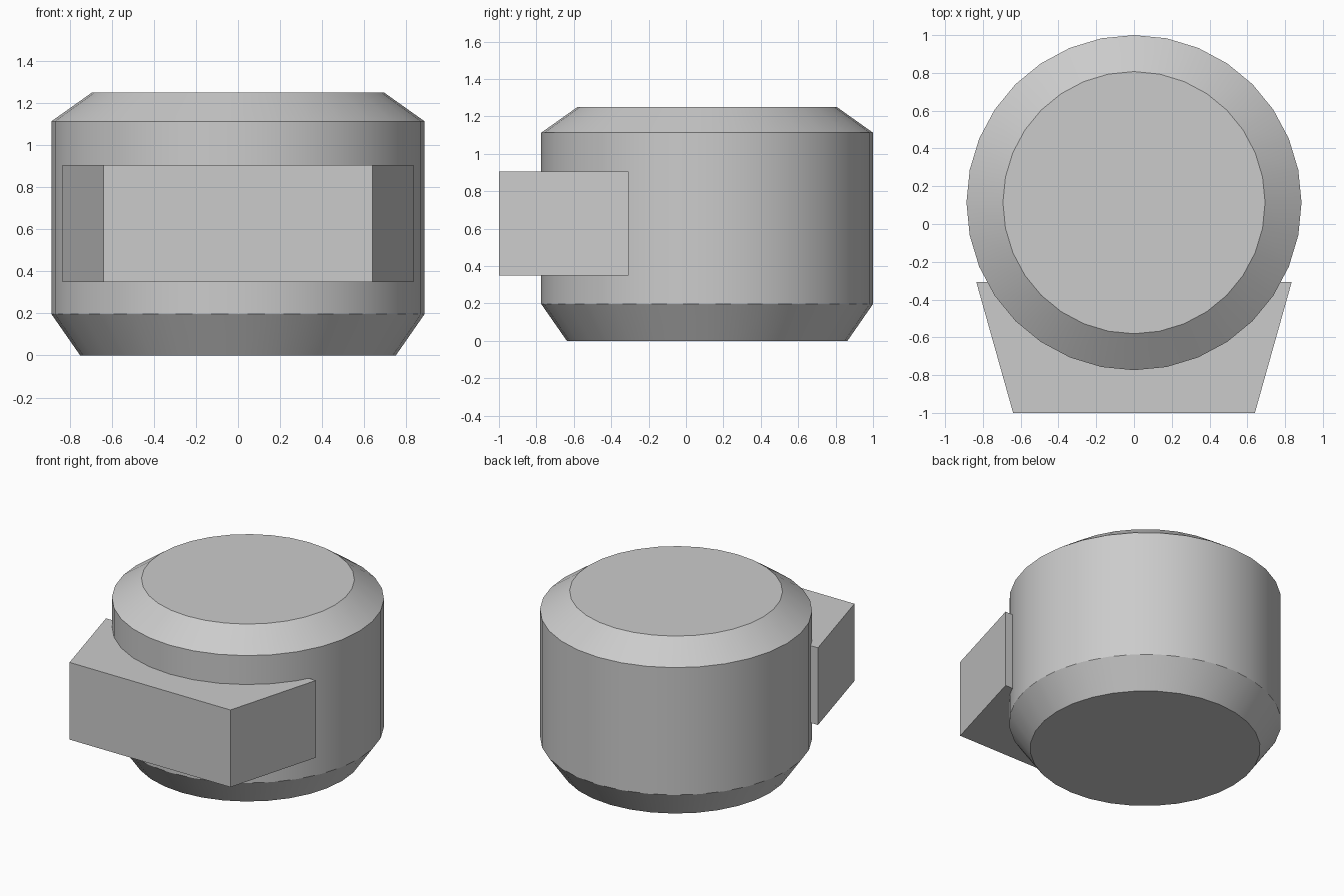
import bpy
import bmesh
import math

cube = bpy.data.objects.get("Cube")
if cube:
    bpy.data.objects.remove(cube, do_unlink=True)

grey = bpy.data.materials.new("light grey")
grey.use_nodes = True
COLOUR = (0.6, 0.6, 0.6, 1)
grey.diffuse_color = COLOUR
grey.node_tree.nodes["Principled BSDF"].inputs["Base Color"].default_value = COLOUR


def loft(name, rings):
    """Join equal-sized rings of points into a closed solid."""
    bm = bmesh.new()
    loops = [[bm.verts.new(p) for p in ring] for ring in rings]
    for low, high in zip(loops, loops[1:]):
        for i in range(len(low)):
            j = (i + 1) % len(low)
            bm.faces.new((low[i], low[j], high[j], high[i]))
    bm.faces.new(loops[0][::-1])
    bm.faces.new(loops[-1])
    bmesh.ops.recalc_face_normals(bm, faces=bm.faces)
    mesh = bpy.data.meshes.new(name)
    bm.to_mesh(mesh)
    bm.free()
    mesh.materials.append(grey)
    obj = bpy.data.objects.new(name, mesh)
    bpy.context.collection.objects.link(obj)
    return obj


# Round body with a bevelled base and top
SIDES = 32
CENTRE_Y = 0.113
profile = [(0.75, 0), (0.887, 0.197), (0.887, 1.113), (0.694, 1.25)]
angles = [math.tau * i / SIDES for i in range(SIDES)]
body = loft("round_body", [
    [(r * math.cos(a), CENTRE_Y + r * math.sin(a), z) for a in angles]
    for r, z in profile])
bpy.ops.object.select_all(action="DESELECT")
body.select_set(True)
bpy.context.view_layer.objects.active = body
bpy.ops.object.shade_smooth_by_angle(angle=math.radians(25))

# Tapered block set into the front
outline = [(-0.64, -1), (0.64, -1), (0.835, -0.307), (-0.835, -0.307)]
loft("front_block", [[(x, y, z) for x, y in outline] for z in (0.35, 0.905)])
